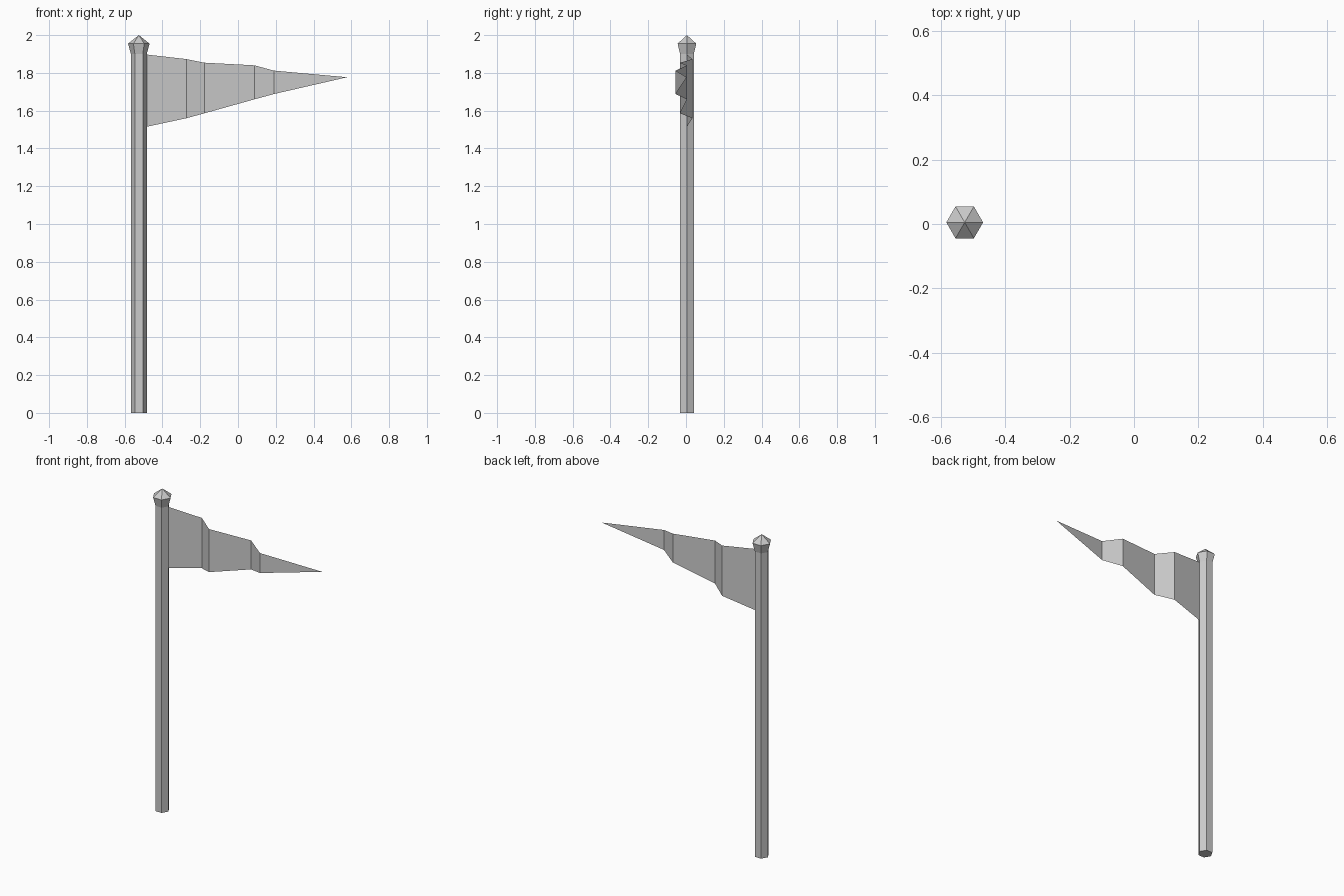
import bpy, math

if "Cube" in bpy.data.objects:
    bpy.data.objects.remove(bpy.data.objects["Cube"])

PX, PY = -0.525, 0.005   # pole axis


def hex_part(name, z0, z1, r0, r1):
    """Six-sided tapered section around the pole axis, corners on +-x."""
    bpy.ops.mesh.primitive_cone_add(
        vertices=6, radius1=r0, radius2=r1, depth=z1 - z0,
        location=(PX, PY, (z0 + z1) / 2), rotation=(0, 0, math.radians(30)))
    obj = bpy.context.object
    obj.name = name
    return obj


# Pole, flared collar and pointed cap
hex_part("pole", 0.0, 1.9, 0.042, 0.042)
hex_part("finial_collar", 1.9, 1.955, 0.042, 0.057)
hex_part("finial_cap", 1.955, 2.0, 0.057, 0.0)

# Pennant: folded strips (x, y, bottom z, top z) running out to the tip
folds = [
    (-0.483, 0.005, 1.515, 1.897),
    (-0.273, 0.034, 1.56, 1.873),
    (-0.178, -0.031, 1.586, 1.854),
    (0.087, 0.005, 1.66, 1.84),
    (0.19, -0.055, 1.688, 1.812),
]
verts = [(x, y, z) for x, y, lo, hi in folds for z in (lo, hi)]
verts.append((0.578, 0.003, 1.777))
faces = [(i, i + 2, i + 3, i + 1) for i in range(0, 2 * len(folds) - 2, 2)]
tip = len(verts) - 1
faces.append((tip - 2, tip, tip - 1))
mesh = bpy.data.meshes.new("pennant")
mesh.from_pydata(verts, [], faces)
pennant = bpy.data.objects.new("pennant", mesh)
bpy.context.collection.objects.link(pennant)
